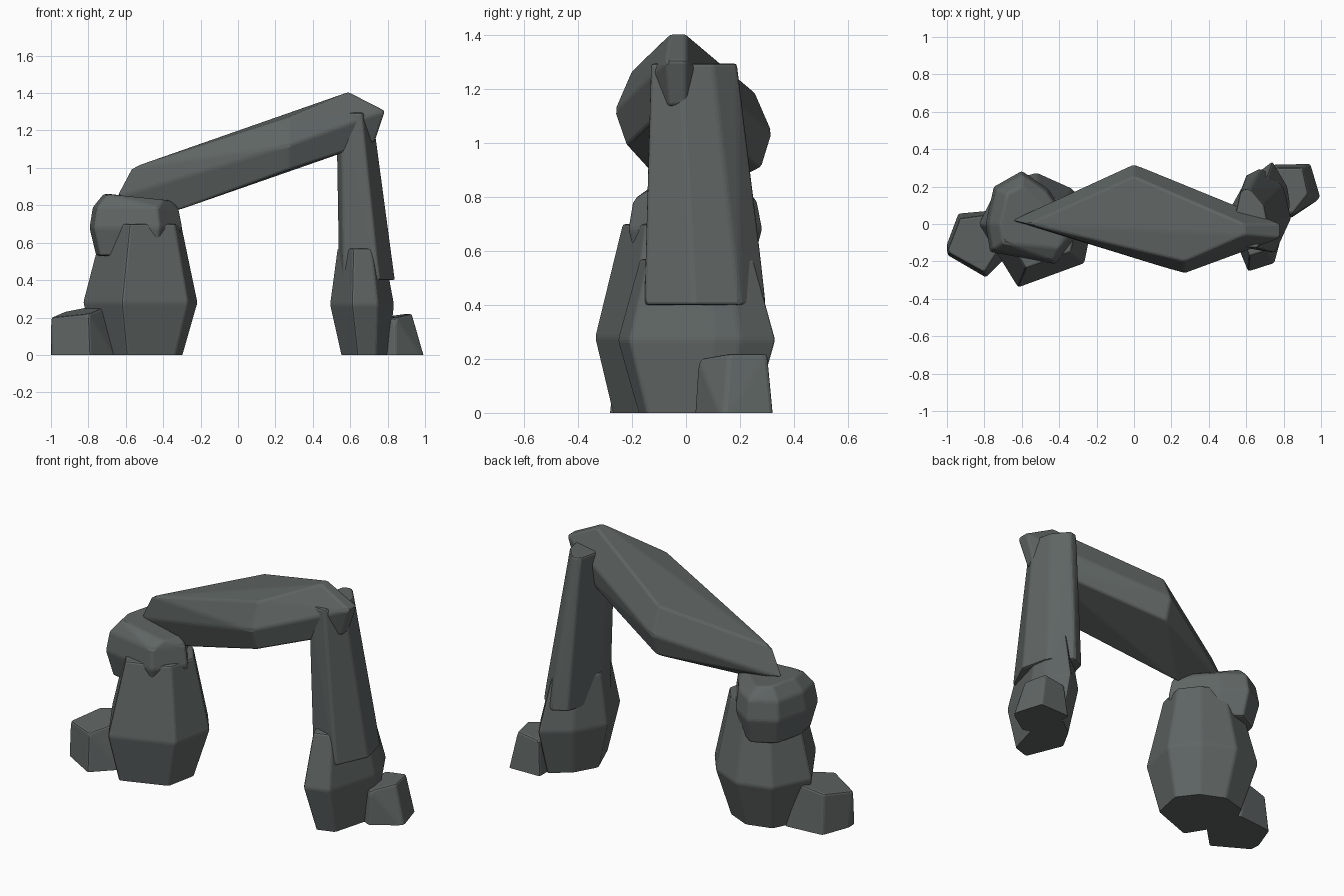
import bpy, bmesh, math

stone = bpy.data.materials.new("grey stone")
stone.diffuse_color = (0.115, 0.132, 0.128, 1)


def rock(name, points, bevel=0.011):
    """Convex faceted stone through the given points, with softly worn edges."""
    bm = bmesh.new()
    for x, y, z in points:
        # ground points start lower, then the stone is cut flat at z = 0
        bm.verts.new((x, y, z if z > 0 else -0.04))
    res = bmesh.ops.convex_hull(bm, input=bm.verts[:])
    junk = [g for g in res["geom_interior"] if isinstance(g, bmesh.types.BMVert)]
    if junk:
        bmesh.ops.delete(bm, geom=junk, context='VERTS')
    bmesh.ops.dissolve_limit(bm, angle_limit=math.radians(5),
                             verts=bm.verts[:], edges=bm.edges[:])
    bmesh.ops.recalc_face_normals(bm, faces=bm.faces[:])
    bmesh.ops.bevel(bm, geom=bm.edges[:], offset=bevel, segments=2, profile=0.5,
                    affect='EDGES', clamp_overlap=True)
    cut = bmesh.ops.bisect_plane(bm, geom=bm.verts[:] + bm.edges[:] + bm.faces[:],
                                 plane_co=(0, 0, 0), plane_no=(0, 0, -1),
                                 clear_outer=True)
    rim = [g for g in cut["geom_cut"] if isinstance(g, bmesh.types.BMEdge)]
    if rim:
        bmesh.ops.contextual_create(bm, geom=rim)
    bmesh.ops.recalc_face_normals(bm, faces=bm.faces[:])
    mesh = bpy.data.meshes.new(name)
    bm.to_mesh(mesh)
    bm.free()
    mesh.materials.append(stone)
    obj = bpy.data.objects.new(name, mesh)
    bpy.context.collection.objects.link(obj)
    return obj


def rings(outline, centre, levels):
    """Stack scaled copies of an outline: levels are (z, scale, shift x, shift y)."""
    cx, cy = centre
    return [(cx + (x - cx) * s + dx, cy + (y - cy) * s + dy, z)
            for z, s, dx, dy in levels for x, y in outline]


# Left pillar: big boulder
rock("left_boulder", rings(
    [(-0.62, -0.34), (-0.265, -0.21), (-0.215, 0.04), (-0.33, 0.19),
     (-0.52, 0.275), (-0.72, 0.22), (-0.83, 0.0)],
    (-0.52, -0.02),
    [(0, 0.7, 0.0, -0.02), (0.28, 1, 0, 0), (0.7, 0.68, 0.01, 0.0)]))

# Left pillar: cap stone
rock("left_cap_stone", rings(
    [(-0.6, 0.285), (-0.75, 0.2), (-0.795, 0.0), (-0.77, -0.15),
     (-0.42, -0.215), (-0.295, -0.05), (-0.46, 0.19)],
    (-0.57, 0.02),
    [(0.53, 0.84, 0, 0), (0.68, 1, 0, 0), (0.79, 0.92, 0, 0)])
    + [(-0.72, 0.0, 0.86), (-0.7, -0.1, 0.86), (-0.6, 0.2, 0.85),
       (-0.68, 0.16, 0.86), (-0.4, -0.13, 0.83), (-0.36, -0.02, 0.825)])

# Sloping lintel slab
rock("lintel", [
    (-0.57, 0.0, 1.0), (-0.655, 0.02, 0.84), (-0.33, -0.02, 0.77),
    (0.0, 0.255, 1.19), (0.0, 0.32, 1.04), (0.0, 0.28, 0.91),
    (0.27, -0.2, 1.27), (0.27, -0.265, 1.12), (0.27, -0.22, 0.99),
    (0.59, 0.0, 1.405), (0.59, -0.06, 1.405), (0.785, 0.0, 1.305),
    (0.785, -0.075, 1.305), (0.73, 0.0, 1.14), (0.73, -0.06, 1.14),
    (0.55, 0.0, 1.085)])

# Right pillar: tall upright slab
top = [(0.66, -0.13), (0.72, -0.02), (0.695, 0.1), (0.62, 0.19),
       (0.57, 0.18), (0.525, -0.03), (0.55, -0.12)]
foot = [(0.755, -0.155), (0.84, 0.03), (0.8, 0.2), (0.68, 0.3),
        (0.6, 0.26), (0.54, 0.04), (0.565, -0.1)]
rock("right_upright", [(x, y, 1.295) for x, y in top]
     + [(x, y, 0.4) for x, y in foot])

# Right pillar: base boulder
rock("right_boulder", rings(
    [(0.61, -0.255), (0.75, -0.21), (0.835, 0.1), (0.82, 0.2),
     (0.74, 0.335), (0.59, 0.22), (0.49, 0.04)],
    (0.67, 0.04),
    [(0, 0.7, 0.015, 0.0), (0.27, 1, 0, 0), (0.57, 0.72, -0.01, 0.0)]))

# Small stones beside the pillars
rock("left_small_stone", [
    (-0.995, -0.17, 0), (-1.0, -0.1, 0), (-0.94, 0.06, 0), (-0.7, 0.08, 0),
    (-0.64, -0.14, 0), (-0.79, -0.29, 0),
    (-1.0, -0.15, 0.2), (-0.93, 0.03, 0.23), (-0.78, 0.05, 0.26),
    (-0.7, -0.1, 0.26), (-0.8, -0.26, 0.22)])
rock("right_small_stone", [
    (1.005, 0.14, 0), (0.95, 0.325, 0), (0.74, 0.32, 0), (0.74, 0.08, 0),
    (0.84, 0.03, 0),
    (0.93, 0.16, 0.22), (0.9, 0.3, 0.22), (0.76, 0.3, 0.2),
    (0.76, 0.1, 0.18), (0.84, 0.045, 0.2)])
